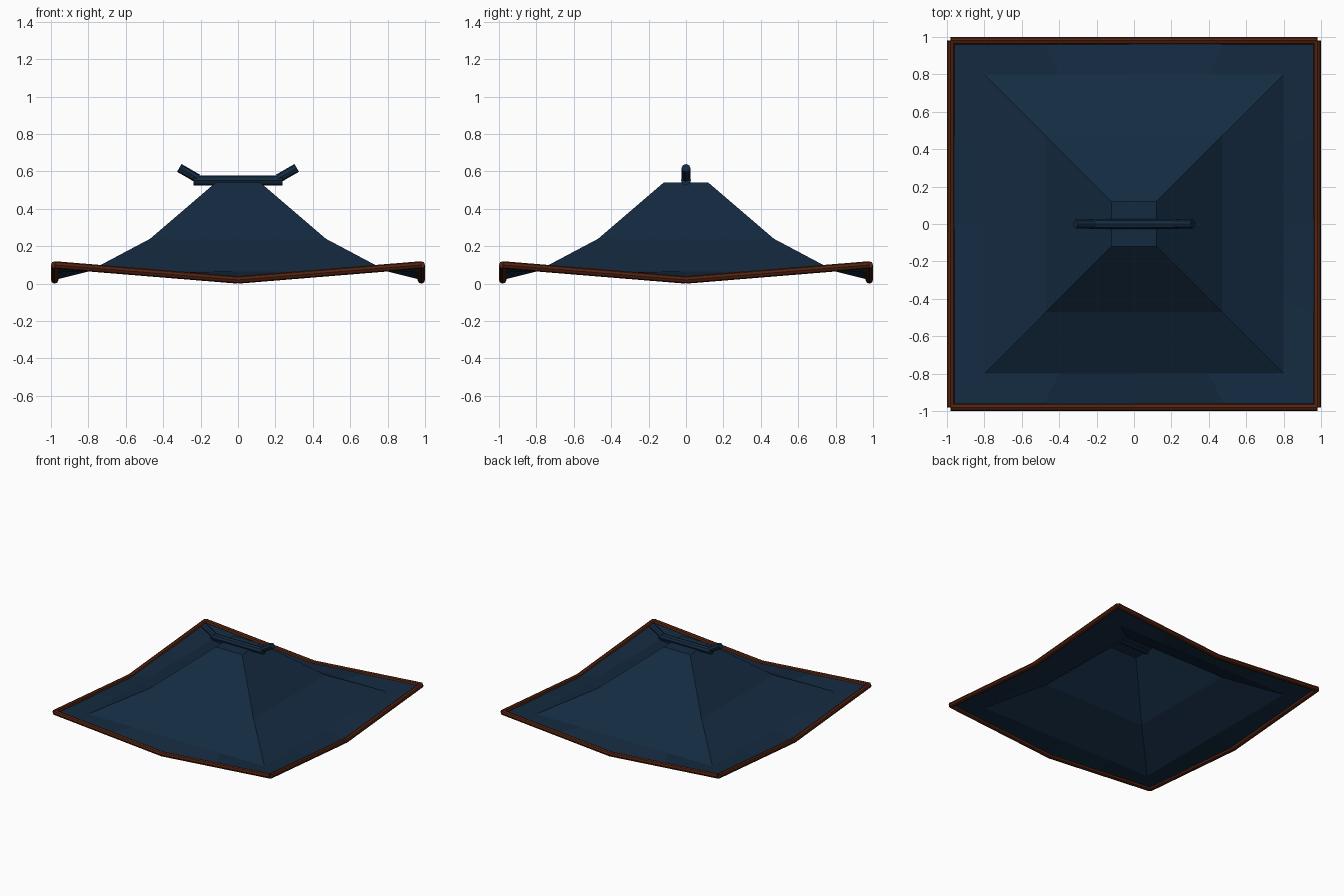
import bpy, bmesh
from mathutils import Vector

if "Cube" in bpy.data.objects:
    bpy.data.objects.remove(bpy.data.objects["Cube"])


def material(name, rgb):
    m = bpy.data.materials.new(name)
    m.diffuse_color = (*rgb, 1)
    m.use_nodes = True
    m.node_tree.nodes["Principled BSDF"].inputs["Base Color"].default_value = m.diffuse_color
    return m


NAVY = material("navy tile", (0.007, 0.024, 0.053))
BROWN = material("red brown wood", (0.085, 0.016, 0.005))
EAVE, LOW, HIGH = 0.98, 0.02, 0.10   # eave half width, height at middle and corner


def finish(bm, name, mat):
    me = bpy.data.meshes.new(name)
    bm.to_mesh(me)
    bm.free()
    me.materials.append(mat)
    ob = bpy.data.objects.new(name, me)
    bpy.context.collection.objects.link(ob)
    return ob


def rod(bm, a, b, r, sides=8):
    a, b = Vector(a), Vector(b)
    d = b - a
    mat = d.to_track_quat('Z', 'Y').to_matrix().to_4x4()
    mat.translation = (a + b) / 2
    bmesh.ops.create_cone(bm, cap_ends=True, segments=sides, radius1=r, radius2=r,
                          depth=d.length, matrix=mat)


def turn(p, k):
    x, y, z = p
    for _ in range(k):
        x, y = -y, x
    return (x, y, z)


# Hollow roof: flat cap, two slopes, then a flared eave with raised corners
bm = bmesh.new()
rings = [(0.12, 0.54), (0.47, 0.24), (0.80, 0.065)]
cols = [-1, -0.5, 0, 0.5, 1]
for k in range(4):
    def face(*pts):
        bm.faces.new([bm.verts.new(turn(p, k)) for p in pts])
    for (h0, z0), (h1, z1) in zip(rings, rings[1:]):
        face((-h1, -h1, z1), (h1, -h1, z1), (h0, -h0, z0), (-h0, -h0, z0))
    h, z = rings[-1]
    for s, t in zip(cols, cols[1:]):
        zs, zt = (LOW + (HIGH - LOW) * abs(v) for v in (s, t))
        face((s * EAVE, -EAVE, zs), (t * EAVE, -EAVE, zt), (t * h, -h, z), (s * h, -h, z))
h, z = rings[0]
bm.faces.new([bm.verts.new(turn((-h, -h, z), k)) for k in range(4)])
bmesh.ops.remove_doubles(bm, verts=bm.verts, dist=1e-4)
finish(bm, "roof", NAVY)

# Wooden rim rods, dipping at the middle of every side
bm = bmesh.new()
for k in range(4):
    for s in (-1, 1):
        rod(bm, turn((s * EAVE, -EAVE, HIGH), k), turn((0, -EAVE, LOW), k), 0.02)
finish(bm, "eave_rim", BROWN)

# Ridge bar with upturned ends
bm = bmesh.new()
rod(bm, (-0.237, 0, 0.552), (0.237, 0, 0.552), 0.027)
for s in (-1, 1):
    rod(bm, (s * 0.215, 0, 0.562), (s * 0.314, 0, 0.619), 0.024)
finish(bm, "ridge_bar", NAVY)
